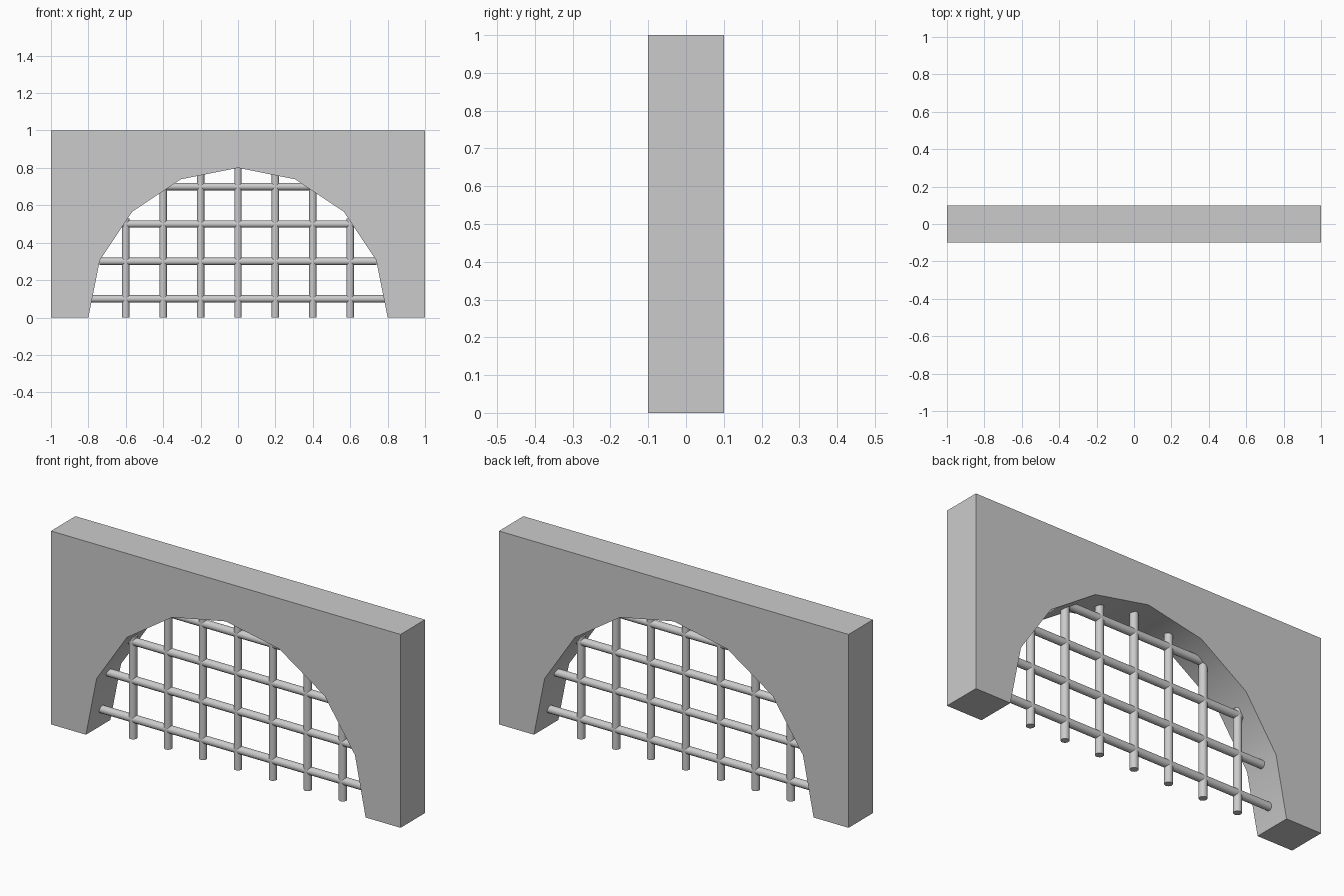
import bpy, bmesh, math

if "Cube" in bpy.data.objects:
    bpy.data.objects.remove(bpy.data.objects["Cube"])


def smooth(obj):
    bpy.ops.object.select_all(action='DESELECT')
    obj.select_set(True)
    bpy.context.view_layer.objects.active = obj
    bpy.ops.object.shade_smooth_by_angle(angle=math.radians(30))


def bar(name, centre, length, axis):
    rot = (0, math.pi / 2, 0) if axis == 'X' else (0, 0, 0)
    bpy.ops.mesh.primitive_cylinder_add(vertices=16, radius=0.02, depth=length,
                                        location=centre, rotation=rot)
    obj = bpy.context.object
    obj.name = name
    smooth(obj)


# Wall with arched opening: half profile, mirrored, extruded along y
R, SEG, HALF_DEPTH = 0.8, 8, 0.1
arch = [(R * math.cos(math.pi * i / SEG), R * math.sin(math.pi * i / SEG))
        for i in range(SEG + 1)]
arch[-1] = (-R, 0)
profile = [(-1, 0), (-1, 1), (1, 1), (1, 0)] + arch
bm = bmesh.new()
face = bm.faces.new([bm.verts.new((x, -HALF_DEPTH, z)) for x, z in profile])
ext = bmesh.ops.extrude_face_region(bm, geom=[face], use_keep_orig=True)
moved = [g for g in ext['geom'] if isinstance(g, bmesh.types.BMVert)]
bmesh.ops.translate(bm, verts=moved, vec=(0, 2 * HALF_DEPTH, 0))
bmesh.ops.recalc_face_normals(bm, faces=bm.faces)
mesh = bpy.data.meshes.new("arch_wall")
bm.to_mesh(mesh)
bm.free()
wall = bpy.data.objects.new("arch_wall", mesh)
bpy.context.collection.objects.link(wall)
smooth(wall)

# Vertical grate bars, ending on the arch circle
for i in range(-3, 4):
    x = i * 0.2
    h = math.sqrt(R * R - x * x)
    bar(f"vertical_bar_{i + 4}", (x, 0, h / 2), h, 'Z')

# Horizontal grate bars
for i in range(4):
    z = 0.1 + i * 0.2
    bar(f"horizontal_bar_{i + 1}", (0, 0, z), 2 * math.sqrt(R * R - z * z), 'X')
